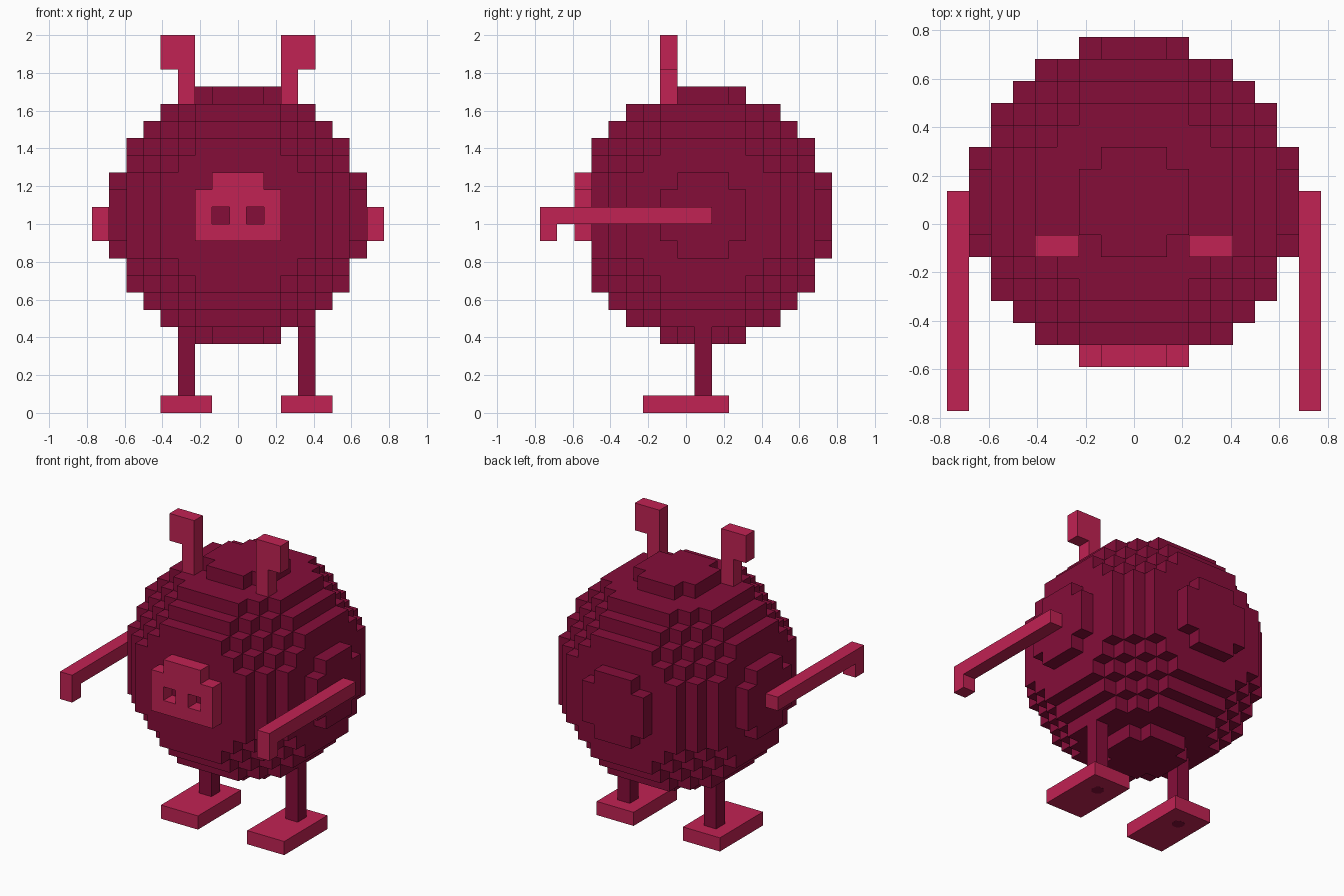
import bpy, bmesh, math
from mathutils import Vector

cube = bpy.data.objects.get("Cube")
if cube:
    bpy.data.objects.remove(cube, do_unlink=True)

U = 1 / 11                       # edge of one block
ORIGIN = Vector((0, 1, 11.5))    # ball centre, in blocks


def material(name, rgb):
    m = bpy.data.materials.new(name)
    m.use_nodes = True
    m.diffuse_color = (*rgb, 1)
    bsdf = m.node_tree.nodes["Principled BSDF"]
    bsdf.inputs["Base Color"].default_value = (*rgb, 1)
    bsdf.inputs["Roughness"].default_value = 0.8
    return m


DARK = material("dark crimson", (0.235, 0.0040, 0.0409))
LIGHT = material("bright crimson", (0.533, 0.0159, 0.0865))


def block(i, j, k):
    """Cells of a block given by inclusive ranges."""
    return {(a, b, c) for a in range(i[0], i[1] + 1)
            for b in range(j[0], j[1] + 1) for c in range(k[0], k[1] + 1)}


def mirror(cells):
    return {(-a, b, c) for a, b, c in cells}


parts = {}

# Round body made of blocks; its front cap is left out for the snout
R = 7
parts["body"] = ({c for c in block((-R, R), (-R + 1, R), (-R, R))
                  if Vector(c).length <= R + 0.5}, DARK)

# Snout with two open nostrils
snout = block((-2, 2), (-7, -7), (-1, 1)) | block((-1, 1), (-7, -7), (2, 2))
parts["snout"] = (snout - {(-1, -7, 0), (1, -7, 0)}, LIGHT)

# Ears on stalks, and long arms with a hand hanging at the tip
ear = block((3, 3), (-2, -2), (7, 8)) | block((3, 4), (-2, -2), (9, 10))
arm = block((8, 8), (-9, 0), (0, 0)) | {(8, -9, -1)}
for name, cells in (("ear", ear), ("arm", arm)):
    parts["left_" + name] = (cells, LIGHT)
    parts["right_" + name] = (mirror(cells), LIGHT)

# Legs and feet, set slightly unevenly
LEGS = {"left": 4, "right": -3}
for side, x in LEGS.items():
    parts[side + "_leg"] = (block((x, x), (0, 0), (-10, -7)), DARK)
    parts[side + "_foot"] = (block((x - 1, x + 1), (-3, 1), (-11, -11)), LIGHT)

filled = set().union(*(cells for cells, _ in parts.values()))


def add_object(name, bm, mat):
    mesh = bpy.data.meshes.new(name)
    bm.to_mesh(mesh)
    bm.free()
    mesh.materials.append(mat)
    obj = bpy.data.objects.new(name, mesh)
    bpy.context.collection.objects.link(obj)
    return obj


def build_blocks(name, cells, mat):
    """Make a mesh from the open sides of the cells."""
    bm = bmesh.new()
    for cell in sorted(cells):
        centre = Vector(cell) + ORIGIN
        for axis in range(3):
            for sign in (-1, 1):
                n = Vector((0, 0, 0))
                n[axis] = sign
                if tuple(int(v) for v in Vector(cell) + n) in filled:
                    continue
                u = Vector((0, 0, 0))
                u[(axis + 1) % 3] = 1
                v = n.cross(u)
                corners = [centre + (n + u * a + v * b) / 2
                           for a, b in ((-1, -1), (1, -1), (1, 1), (-1, 1))]
                bm.faces.new([bm.verts.new(p * U) for p in corners])
    bmesh.ops.remove_doubles(bm, verts=bm.verts, dist=0.001)
    return add_object(name, bm, mat)


for name, (cells, mat) in parts.items():
    build_blocks(name, cells, mat)

# Small round dark spots under the feet, below the legs
for side, x in LEGS.items():
    bm = bmesh.new()
    bmesh.ops.create_cone(bm, cap_ends=True, segments=8, radius1=0.04,
                          radius2=0.04, depth=0.004)
    spot = add_object(side + "_sole_spot", bm, DARK)
    spot.location = (x * U, U, 0.001)
    spot.rotation_euler.z = math.pi / 8
